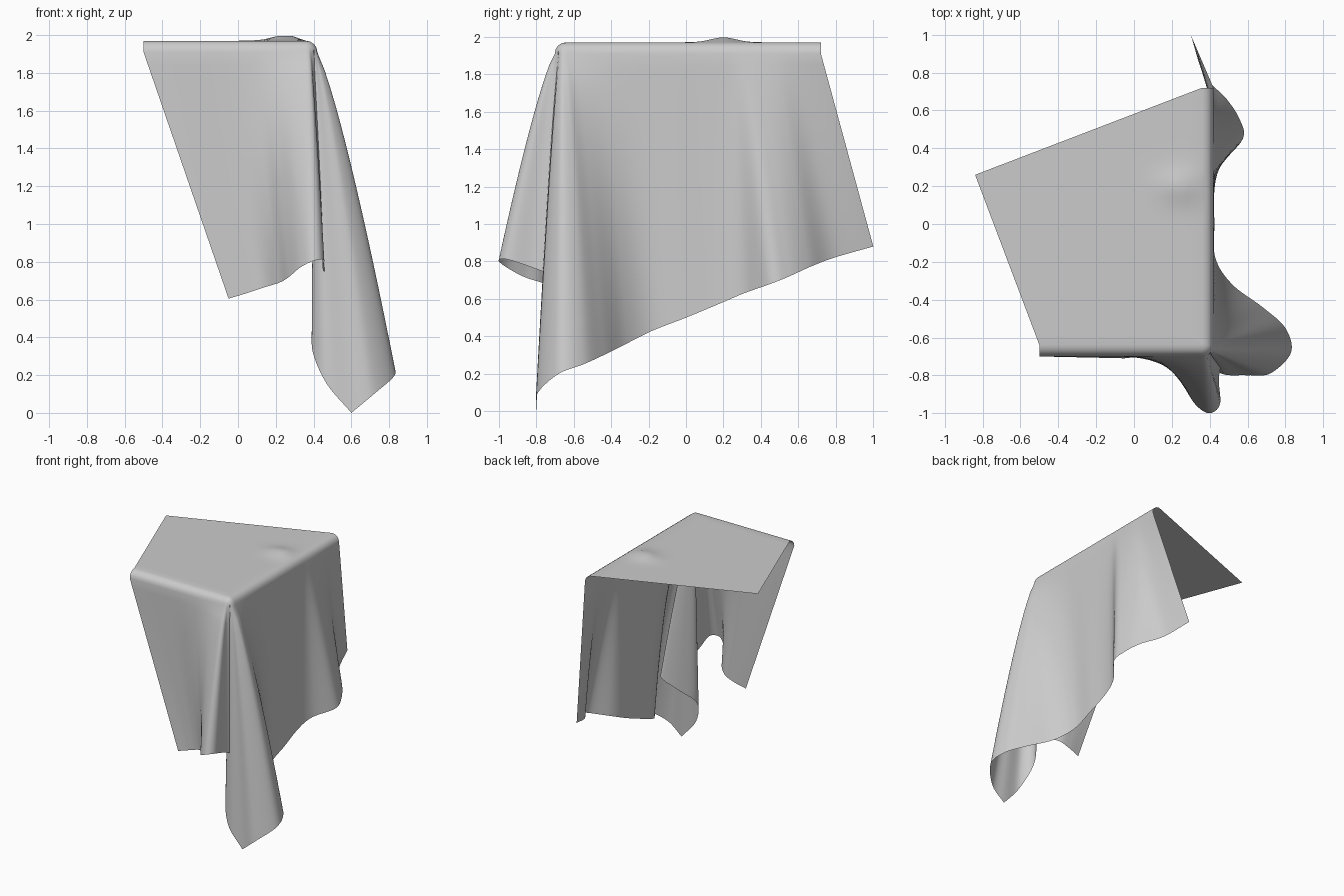
import bpy, bmesh, math
from mathutils import Vector

if "Cube" in bpy.data.objects:
    bpy.data.objects.remove(bpy.data.objects["Cube"])

TOP, R = 1.97, 0.06                      # cloth height and table edge rounding
CX, CY = 0.36, -0.64                     # centre of the rounded table corner
FREE_CORNER = Vector((-0.84, 0.26, TOP))

# hem points: (place along the table edge, x, y, z)
hem_front = [
    (-.86, -.05, -.71, .605), (-.65, .05, -.70, .635), (-.45, .14, -.71, .665),
    (-.30, .22, -.78, .69), (-.20, .27, -.87, .72), (-.10, .33, -.96, .77),
    (0, .40, -1.0, .805), (.02, .455, -.95, .81), (.03, .45, -.80, .76),
    (.04, .50, -.65, .70), (.045, .58, -.53, .64), (.048, .57, -.50, .60),
    (.05, .47, -.58, .50), (.052, .39, -.70, .37), (.055, .46, -.79, .17),
    (.06, .60, -.80, 0)]
hem_right = [
    (.06, .60, -.80, 0), (.065, .72, -.79, .10), (.075, .83, -.68, .20),
    (.09, .80, -.55, .25), (.15, .68, -.44, .30), (.30, .52, -.32, .36),
    (.45, .43, -.18, .43), (.65, .425, 0, .50), (.85, .425, .18, .575),
    (.97, .46, .31, .63), (1.05, .575, .45, .68), (1.13, .56, .55, .72),
    (1.22, .49, .66, .77), (1.32, .37, .79, .82), (1.46, .30, 1.0, .88)]


def smooth(points, steps=8):
    """Catmull-Rom curve through the points."""
    p = [Vector(q) for q in points]
    p = [2 * p[0] - p[1]] + p + [2 * p[-1] - p[-2]]
    out = []
    for i in range(1, len(p) - 2):
        a, b, c, d = p[i - 1:i + 3]
        for k in range(steps):
            t = k / steps
            out.append(0.5 * (2 * b + (c - a) * t + (2 * a - 5 * b + 4 * c - d) * t * t
                              + (3 * b - a - 3 * c + d) * t ** 3))
    return out + [p[-2]]


def table_edge(t):
    """Inset point on the table top and outward direction at place t."""
    if t < 0:
        return Vector((CX + t, CY, 0)), Vector((0, -1, 0))
    if t < 0.1:
        a = -math.pi / 2 + t / 0.1 * math.pi / 2
        return Vector((CX, CY, 0)), Vector((math.cos(a), math.sin(a), 0))
    return Vector((CX, CY + t - 0.1, 0)), Vector((1, 0, 0))


def column(h):
    """One line of cloth from the free corner over the table edge to the hem."""
    inset, n = table_edge(h[0])
    hem = Vector(h[1:4])
    pts = []
    # flat top with one small raised wrinkle
    edge = inset + Vector((0, 0, TOP))
    for i in range(16):
        q = FREE_CORNER.lerp(edge, i / 16)
        q.z += 0.03 * math.exp(-((q.x - .25) ** 2 + (q.y - .2) ** 2) / 0.009)
        pts.append(q)
    # rounded edge
    for i in range(5):
        a = i / 4 * math.pi / 2
        pts.append(inset + n * R * math.sin(a) + Vector((0, 0, TOP - R + R * math.cos(a))))
    # hanging part, fuller near the table corner
    start = pts[-1]
    near = max(0, 1 - (inset - Vector((CX, CY, 0))).length / 0.3)
    for i in range(1, 19):
        s = i / 18
        q = start.lerp(hem, s ** (1 - 0.2 * near))
        q.z = start.z + (hem.z - start.z) * s
        pts.append(q)
    return pts


# draped cloth
bm = bmesh.new()
cols = [[bm.verts.new(p) for p in column(h)]
        for h in smooth(hem_front) + smooth(hem_right)[1:]]
for a, b in zip(cols, cols[1:]):
    for i in range(len(a) - 1):
        bm.faces.new((a[i], a[i + 1], b[i + 1], b[i]))
bmesh.ops.remove_doubles(bm, verts=bm.verts, dist=0.0002)
bmesh.ops.recalc_face_normals(bm, faces=bm.faces)
bm.normal_update()
if sum(f.normal.z * f.calc_area() for f in bm.faces) < 0:
    bmesh.ops.reverse_faces(bm, faces=bm.faces)
mesh = bpy.data.meshes.new("draped_cloth")
bm.to_mesh(mesh)
bm.free()
cloth = bpy.data.objects.new("draped_cloth", mesh)
bpy.context.collection.objects.link(cloth)
for f in mesh.polygons:
    f.use_smooth = True
